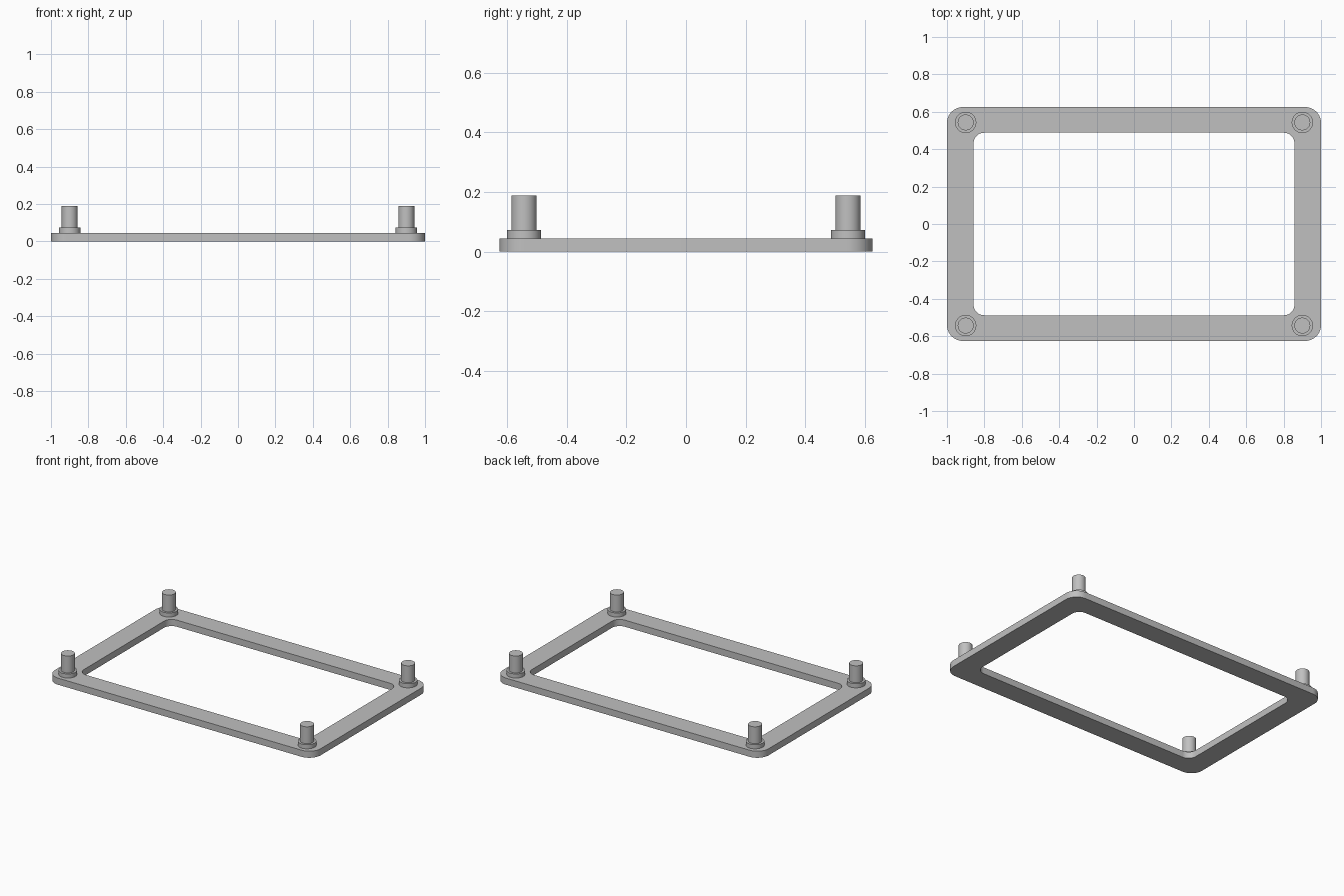
import bpy
import bmesh
from math import sin, cos, pi, radians

cube = bpy.data.objects.get("Cube")
if cube:
    bpy.data.objects.remove(cube, do_unlink=True)

grey = bpy.data.materials.new("plain grey")
grey.use_nodes = True
grey.diffuse_color = (0.53, 0.53, 0.53, 1)
grey.node_tree.nodes["Principled BSDF"].inputs["Base Color"].default_value = grey.diffuse_color

PLATE_TOP, COLLAR_TOP, PIN_TOP = 0.045, 0.073, 0.188
ARC = 12


def finish(name, bm):
    bmesh.ops.recalc_face_normals(bm, faces=bm.faces)
    mesh = bpy.data.meshes.new(name)
    bm.to_mesh(mesh)
    bm.free()
    mesh.materials.append(grey)
    obj = bpy.data.objects.new(name, mesh)
    bpy.context.collection.objects.link(obj)
    bpy.ops.object.select_all(action='DESELECT')
    obj.select_set(True)
    bpy.context.view_layer.objects.active = obj
    bpy.ops.object.shade_smooth_by_angle(angle=radians(30))
    return obj


def rounded_rect(half_x, half_y, radius):
    points = []
    for i, (sx, sy) in enumerate(((1, 1), (-1, 1), (-1, -1), (1, -1))):
        for k in range(ARC + 1):
            a = (i + k / ARC) * pi / 2
            points.append((sx * (half_x - radius) + radius * cos(a),
                           sy * (half_y - radius) + radius * sin(a)))
    return points


# Rectangular frame with rounded outer and inner corners
bm = bmesh.new()
outer = rounded_rect(1.0, 0.625, 0.085)
inner = rounded_rect(0.858, 0.488, 0.057)
rings = [[bm.verts.new((x, y, z)) for x, y in loop]
         for loop, z in ((outer, 0), (outer, PLATE_TOP), (inner, PLATE_TOP), (inner, 0))]
count = len(outer)
for r in range(4):
    a, b = rings[r], rings[(r + 1) % 4]
    for i in range(count):
        j = (i + 1) % count
        bm.faces.new((a[i], a[j], b[j], b[i]))
finish("frame", bm)


# Stepped corner post: wide collar, then the pin
def post(name, x, y):
    bm = bmesh.new()
    profile = ((0.057, PLATE_TOP), (0.057, COLLAR_TOP), (0.0425, COLLAR_TOP), (0.0425, PIN_TOP))
    sides = 48
    rings = [[bm.verts.new((x + r * cos(2 * pi * i / sides), y + r * sin(2 * pi * i / sides), z))
              for i in range(sides)] for r, z in profile]
    for a, b in zip(rings, rings[1:]):
        for i in range(sides):
            j = (i + 1) % sides
            bm.faces.new((a[i], a[j], b[j], b[i]))
    bm.faces.new(rings[0])
    bm.faces.new(rings[-1])
    finish(name, bm)


for side, x in (("left", 0.9), ("right", -0.9)):
    for end, y in (("front", -0.543), ("back", 0.543)):
        post(f"{end}_{side}_post", x, y)
